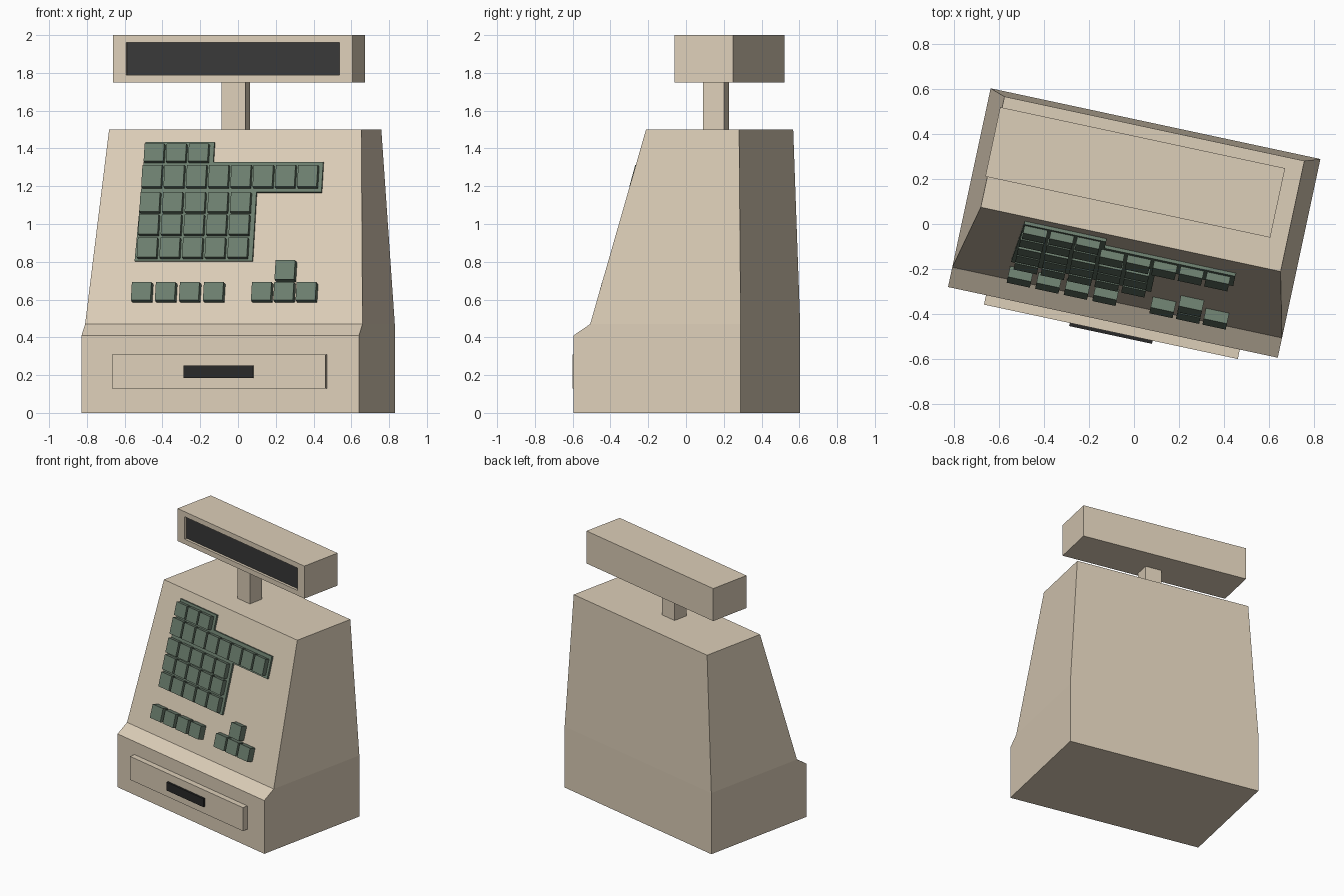
import bpy, bmesh, math
from mathutils import Matrix, Vector

cube = bpy.data.objects.get("Cube")
if cube:
    bpy.data.objects.remove(cube, do_unlink=True)


def material(name, r, g, b):
    m = bpy.data.materials.new(name)
    m.use_nodes = True
    m.diffuse_color = (r, g, b, 1)
    bsdf = next(n for n in m.node_tree.nodes if n.type == 'BSDF_PRINCIPLED')
    bsdf.inputs["Base Color"].default_value = (r, g, b, 1)
    bsdf.inputs["Roughness"].default_value = 0.7
    return m


beige = material("warm beige", 0.72, 0.62, 0.48)
green = material("grey green", 0.15, 0.21, 0.157)
charcoal = material("charcoal", 0.04, 0.04, 0.04)
black = material("soft black", 0.022, 0.022, 0.022)

# The whole machine is turned a little about the vertical axis
TURN = Matrix.Rotation(math.radians(-12.1), 4, 'Z')

# Frame lying on the sloped front: x across, y up the slope, z outwards
FOOT = Vector((0, -0.358, 0.47))
UP = (Vector((0, -0.07, 1.5)) - FOOT).normalized()
OUT = Vector((1, 0, 0)).cross(UP)
SLOPE = Matrix.Translation(FOOT) @ Matrix((Vector((1, 0, 0)), UP, OUT)).transposed().to_4x4()


def finish(name, bm, mats, frame=Matrix()):
    bmesh.ops.recalc_face_normals(bm, faces=bm.faces)
    mesh = bpy.data.meshes.new(name)
    bm.to_mesh(mesh)
    bm.free()
    for m in mats:
        mesh.materials.append(m)
    obj = bpy.data.objects.new(name, mesh)
    obj.matrix_world = TURN @ frame
    bpy.context.collection.objects.link(obj)
    return obj


def box_mesh(lo, hi):
    bm = bmesh.new()
    lo, hi = Vector(lo), Vector(hi)
    size = Matrix.Diagonal((*(hi - lo), 1))
    bmesh.ops.create_cube(bm, size=1, matrix=Matrix.Translation((lo + hi) / 2) @ size)
    return bm


def prism_mesh(points, move):
    bm = bmesh.new()
    face = bm.faces.new([bm.verts.new(p) for p in points])
    new = bmesh.ops.extrude_face_region(bm, geom=[face], use_keep_orig=True)["geom"]
    bmesh.ops.translate(bm, verts=[v for v in new if isinstance(v, bmesh.types.BMVert)], vec=move)
    bmesh.ops.recalc_face_normals(bm, faces=bm.faces)
    return bm


# Cabinet: base with a chamfered lip, then a tapered upper housing
profile = [(-0.448, 0), (0.457, 0), (0.457, 0.47), (-0.358, 0.47), (-0.448, 0.41)]
bm = prism_mesh([(-0.751, y, z) for y, z in profile], (1.502, 0, 0))
top = max(bm.faces, key=lambda f: f.calc_center_median().z)
upper = bmesh.ops.extrude_discrete_faces(bm, faces=[top])["faces"][0]
for v in upper.verts:
    v.co = (math.copysign(0.683, v.co.x), 0.434 if v.co.y > 0 else -0.07, 1.5)
finish("cabinet", bm, [beige])

# Cash drawer and its handle
finish("drawer_front", box_mesh((-0.578, -0.491, 0.13), (0.578, -0.44, 0.31)), [beige])
finish("drawer_handle", box_mesh((-0.187, -0.505, 0.185), (0.19, -0.485, 0.25)), [black])

# Display on its post, with a recessed screen
finish("display_post", box_mesh((-0.109, 0.095, 1.49), (0.019, 0.21, 1.76)), [beige])
bm = box_mesh((-0.692, 0.068, 1.75), (0.606, 0.384, 2.0))
front = min(bm.faces, key=lambda f: f.calc_center_median().y)
bmesh.ops.inset_individual(bm, faces=[front], thickness=0.055)
mid = front.calc_center_median().x
for v in front.verts:
    v.co.x -= math.copysign(0.032, v.co.x - mid)
screen = bmesh.ops.extrude_discrete_faces(bm, faces=[front])["faces"][0]
bmesh.ops.translate(bm, verts=screen.verts, vec=(0, 0.02, 0))
screen.material_index = 1
finish("display_housing", bm, [beige, charcoal])

# Stepped plate under the main keypad
outline = [(-0.5, 0.343), (0.138, 0.343), (0.138, 0.722), (0.49, 0.722), (0.49, 0.888),
           (-0.105, 0.888), (-0.105, 0.997), (-0.478, 0.997)]
finish("keypad_plate", prism_mesh([(x, y, -0.01) for x, y in outline], (0, 0, 0.025)),
       [green], SLOPE)


# Rows of keys: left edge, height up the slope, count, pitch, key height
def key_row(name, x, s, count, pitch, height):
    for i in range(count):
        left = x + i * pitch
        bm = box_mesh((left, s - height / 2, -0.01), (left + 0.106, s + height / 2, 0.05))
        finish(f"{name}_{i + 1}", bm, [green], SLOPE)


key_row("keypad_row_a", -0.475, 0.93, 3, 0.12, 0.097)
key_row("keypad_row_b", -0.48, 0.802, 8, 0.1205, 0.12)
for letter, s in zip("cde", (0.658, 0.535, 0.408)):
    key_row("keypad_row_" + letter, -0.482, s, 5, 0.1225, 0.107)
key_row("function_key", -0.5, 0.168, 4, 0.13, 0.1)
key_row("arrow_key", 0.15, 0.168, 3, 0.121, 0.1)
key_row("arrow_up_key", 0.271, 0.285, 1, 0, 0.105)
